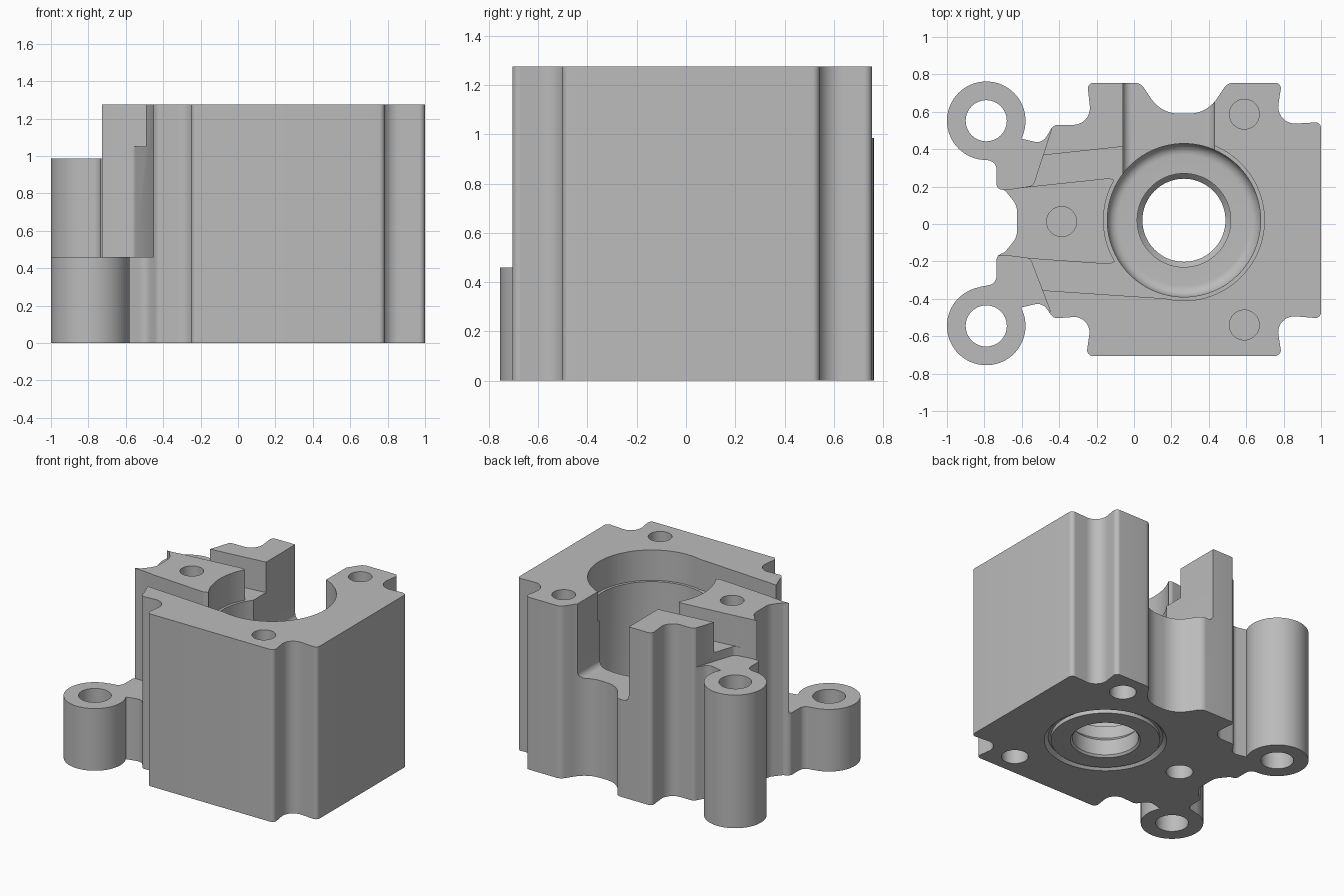
import bpy, bmesh, math
from mathutils import Vector

if "Cube" in bpy.data.objects:
    bpy.data.objects.remove(bpy.data.objects["Cube"])

TOP = 1.275
BORE = (0.267, 0.02)

metal = bpy.data.materials.new("grey metal")
metal.use_nodes = True
metal.diffuse_color = (0.5, 0.5, 0.5, 1)
metal.node_tree.nodes["Principled BSDF"].inputs["Base Color"].default_value = (0.5, 0.5, 0.5, 1)


def fillet(corners, steps=10):
    """Round each (x, y, radius) corner of a closed outline with an arc."""
    out = []
    n = len(corners)
    for i, c in enumerate(corners):
        p = Vector(c[:2])
        r = c[2] if len(c) > 2 else 0
        a = Vector(corners[i - 1][:2]) - p
        b = Vector(corners[(i + 1) % n][:2]) - p
        if r == 0:
            out.append(p)
            continue
        half = a.angle(b) / 2
        t = min(r / math.tan(half), a.length * 0.49, b.length * 0.49)
        r = t * math.tan(half)
        a.normalize()
        b.normalize()
        centre = p + (a + b).normalized() * (r / math.sin(half))
        start, end = p + a * t - centre, p + b * t - centre
        sweep = start.angle_signed(end)
        for k in range(steps + 1):
            ang = -sweep * k / steps
            cs, sn = math.cos(ang), math.sin(ang)
            out.append(centre + Vector((start.x * cs - start.y * sn, start.x * sn + start.y * cs)))
    return out


def to_object(name, bm):
    bmesh.ops.recalc_face_normals(bm, faces=bm.faces)
    mesh = bpy.data.meshes.new(name)
    bm.to_mesh(mesh)
    bm.free()
    mesh.materials.append(metal)
    ob = bpy.data.objects.new(name, mesh)
    bpy.context.collection.objects.link(ob)
    return ob


def prism(name, corners, z0, z1):
    bm = bmesh.new()
    face = bm.faces.new([bm.verts.new((p.x, p.y, z0)) for p in fillet(corners)])
    top = bmesh.ops.extrude_face_region(bm, geom=[face])["geom"]
    bmesh.ops.translate(bm, vec=(0, 0, z1 - z0), verts=[g for g in top if isinstance(g, bmesh.types.BMVert)])
    return to_object(name, bm)


def lathe(name, centre, profile, sides=64):
    """Stack rings of (radius, z) into a closed turned solid."""
    bm = bmesh.new()
    rings = []
    for r, z in profile:
        rings.append([bm.verts.new((centre[0] + r * math.cos(math.tau * k / sides),
                                    centre[1] + r * math.sin(math.tau * k / sides), z))
                      for k in range(sides)])
    for low, high in zip(rings, rings[1:]):
        for k in range(sides):
            j = (k + 1) % sides
            bm.faces.new((low[k], low[j], high[j], high[k]))
    bm.faces.new(rings[0])
    bm.faces.new(rings[-1])
    return to_object(name, bm)


def combine(target, tool, operation="DIFFERENCE"):
    tool.hide_render = True
    mod = target.modifiers.new(tool.name, "BOOLEAN")
    mod.operation, mod.object, mod.solver = operation, tool, "EXACT"
    bpy.context.view_layer.objects.active = target
    bpy.ops.object.modifier_apply(modifier=mod.name)
    bpy.data.objects.remove(tool)


# Housing outline: scalloped corners, back scallop, left flange
housing = prism("pump_housing", [
    (-.255, -.705, .03), (.79, -.705, .03), (.755, -.485, .13), (1, -.505, .03),
    (1, .545, .03), (.755, .53, .13), (.79, .755, .03),
    (.5, .755, .06), (.39, .59, .18), (.145, .59, .18), (.035, .755, .06),
    (-.25, .755, .03), (-.225, .53, .13), (-.43, .53, .04), (-.49, .43, .06),
    (-.62, .46), (-.79, .555), (-.82, .35), (-.735, .33, .05), (-.735, .19, .05),
    (-.69, .18, .03), (-.625, .1, .1), (-.625, -.07, .1), (-.69, -.15, .03),
    (-.735, -.17, .05), (-.735, -.32, .05), (-.82, -.335), (-.79, -.54),
    (-.62, -.45), (-.49, -.42, .06), (-.43, -.505, .04), (-.225, -.49, .13)], 0, TOP)

# Mounting ears
EARS = ((-.79, .552), (-.79, -.545))
for ear in EARS:
    combine(housing, lathe("mounting_ear", ear, [(.21, 0), (.21, TOP)]), "UNION")

# Flange steps: low at the front, taller at the back
combine(housing, prism("front_step", [
    (-1.2, -.17), (-.67, -.17), (-.555, -.185, .03), (-.45, -.46), (-.47, -.9), (-1.2, -.9)], .46, 2))
combine(housing, prism("back_step", [
    (-1.2, .18), (-.67, .185), (-.54, .205, .03), (-.44, .51), (-.46, .9), (-1.2, .9)], .985, 2))

# Shallow channels on both sides of the left block
combine(housing, prism("front_channel", [
    (-.7, -.175), (-.13, -.215, .03), (.1, -.1), (.267, -.405), (-.48, -.355, .02), (-.6, -.3)], 1.05, 2))
combine(housing, prism("back_channel", [
    (-.7, .185), (-.13, .245, .03), (.1, .15), (0, .42), (-.465, .37, .02), (-.6, .35)], 1.05, 2))

# Central stepped bore with a rounded floor
floor, r = .25, .06
curve = [(.35 + r * math.sin(a), floor + r - r * math.cos(a))
         for a in (math.pi / 2 * k / 8 for k in range(9))]
combine(housing, lathe("bore", BORE, [(.235, -.1), (.235, 0), (.222, .015), (.222, .13), (.25, .16), (.25, floor)]
                       + curve + [(.41, 1.05), (.43, 1.05), (.43, 2)], 96))

# Chamfered ring groove under the base
groove = lathe("ring_groove", BORE, [(.41, -.1), (.41, 0), (.385, .025), (.385, .03)], 96)
combine(groove, lathe("groove_core", BORE, [(.365, -.2), (.365, .2)], 96))
combine(housing, groove)

# Back opening: a slot with rounded lower corners, swept along y
bm = bmesh.new()
section = fillet([(-.06, .72, .045), (.43, .72, .045), (.43, 2), (-.06, 2)])
face = bm.faces.new([bm.verts.new((p.x, .24, p.y)) for p in section])
moved = bmesh.ops.extrude_face_region(bm, geom=[face])["geom"]
bmesh.ops.translate(bm, vec=(0, 1, 0), verts=[g for g in moved if isinstance(g, bmesh.types.BMVert)])
combine(housing, to_object("back_opening", bm))

# Through holes in the ears, blind bolt holes from top and bottom
for ear in EARS:
    combine(housing, lathe("ear_hole", ear, [(.11, -1), (.11, 2)], 48))
for spot in ((.59, .587), (.59, -.54), (-.387, .013)):
    combine(housing, lathe("top_hole", spot, [(.08, .85), (.08, 2)], 40))
    combine(housing, lathe("base_hole", spot, [(.09, -1), (.09, .35)], 40))

bpy.ops.object.select_all(action="DESELECT")
housing.select_set(True)
bpy.context.view_layer.objects.active = housing
bpy.ops.object.shade_smooth_by_angle(angle=math.radians(30))
